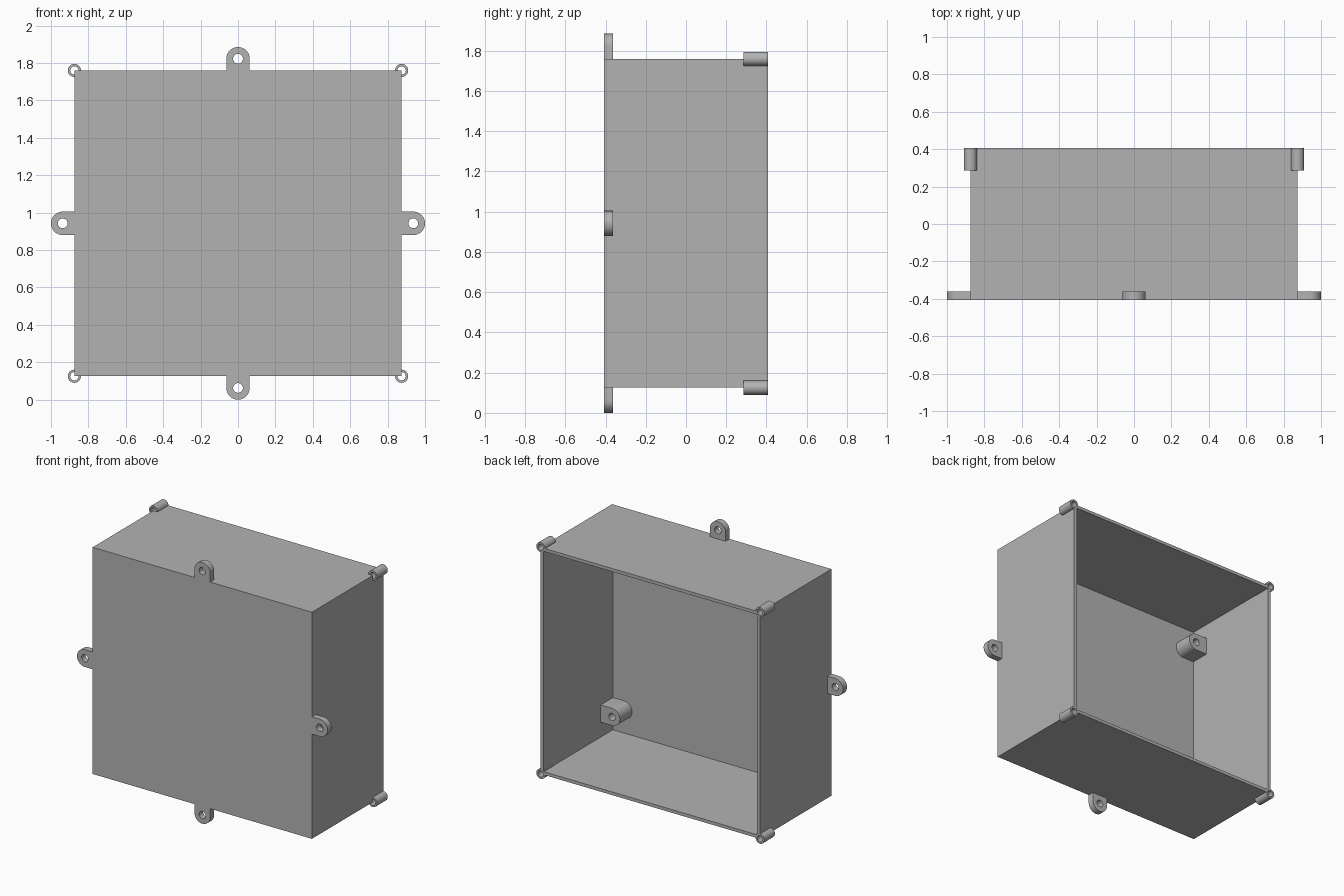
import bpy, bmesh, math
from mathutils import Matrix, Vector

if "Cube" in bpy.data.objects:
    bpy.data.objects.remove(bpy.data.objects["Cube"], do_unlink=True)

HALF_W, BOTTOM, TOP = 0.875, 0.125, 1.76
FRONT, BACK, WALL = -0.407, 0.407, 0.023
MID = (BOTTOM + TOP) / 2

grey = bpy.data.materials.new("plain grey")
grey.use_nodes = True
colour = (0.45, 0.45, 0.45, 1)
grey.diffuse_color = colour
grey.node_tree.nodes["Principled BSDF"].inputs["Base Color"].default_value = colour


def finish(name, bm, smooth=True):
    bmesh.ops.recalc_face_normals(bm, faces=bm.faces)
    mesh = bpy.data.meshes.new(name)
    bm.to_mesh(mesh)
    bm.free()
    mesh.materials.append(grey)
    obj = bpy.data.objects.new(name, mesh)
    bpy.context.collection.objects.link(obj)
    if smooth:
        bpy.ops.object.select_all(action='DESELECT')
        obj.select_set(True)
        bpy.context.view_layer.objects.active = obj
        bpy.ops.object.shade_smooth_by_angle(angle=math.radians(30))
    return obj


def arc(radius, start, end, steps, centre=0.0):
    angles = [start + (end - start) * i / steps for i in range(steps + 1)]
    return [(centre + radius * math.cos(a), radius * math.sin(a)) for a in angles]


def circle(radius, centre=0.0):
    return arc(radius, 0, 2 * math.pi, 32, centre)[:-1]


def plate(name, loops, pos, turn, y0, y1):
    """Fill outline loops in the xz plane, turn them about y and extrude from y0 to y1."""
    bm = bmesh.new()
    edges = []
    for loop in loops:
        vs = [bm.verts.new((x, 0, z)) for x, z in loop]
        edges += [bm.edges.new((vs[i - 1], vs[i])) for i in range(len(vs))]
    bmesh.ops.triangle_fill(bm, edges=edges, use_beauty=True)
    new = bmesh.ops.extrude_face_region(bm, geom=bm.faces[:])["geom"]
    top = [g for g in new if isinstance(g, bmesh.types.BMVert)]
    bmesh.ops.translate(bm, verts=top, vec=(0, y1 - y0, 0))
    move = Matrix.Translation((pos[0], y0, pos[1])) @ Matrix.Rotation(-turn, 4, 'Y')
    bmesh.ops.transform(bm, matrix=move, verts=bm.verts)
    return finish(name, bm)


def lug(name, pos, turn, reach, y0, y1, hole):
    """Round-ended lug that grows from a wall along its local x."""
    r = 0.0625
    outline = [(-0.01, -r)] + arc(r, -math.pi / 2, math.pi / 2, 24, reach) + [(-0.01, r)]
    return plate(name, [outline, circle(hole, reach)], pos, turn, y0, y1)


# Open-backed box shell
bm = bmesh.new()
bmesh.ops.create_cube(bm, size=1)
size = Vector((2 * HALF_W, BACK - FRONT, TOP - BOTTOM))
bmesh.ops.scale(bm, vec=size, verts=bm.verts)
bmesh.ops.translate(bm, vec=(0, (FRONT + BACK) / 2, MID), verts=bm.verts)
bm.normal_update()
opening = max(bm.faces, key=lambda f: f.normal.y)
bmesh.ops.inset_region(bm, faces=[opening], thickness=WALL, use_even_offset=True)
pushed = bmesh.ops.extrude_face_region(bm, geom=[opening])["geom"]
inner = [g for g in pushed if isinstance(g, bmesh.types.BMVert)]
bmesh.ops.translate(bm, verts=inner, vec=(0, FRONT + WALL - BACK, 0))
if opening.is_valid:
    bmesh.ops.delete(bm, geom=[opening], context='FACES_ONLY')
box = finish("box_shell", bm, smooth=False)

# Corner screw tubes, with their bores cut through the shell corners
for side, x in (("left", HALF_W), ("right", -HALF_W)):
    for level, z in (("top", TOP), ("bottom", BOTTOM)):
        cutter = plate("bore_cutter", [circle(0.022)], (x, z), 0, 0.285, 0.45)
        cutter.hide_render = True
        mod = box.modifiers.new("bore", 'BOOLEAN')
        mod.operation, mod.solver, mod.object = 'DIFFERENCE', 'EXACT', cutter
        bpy.context.view_layer.objects.active = box
        bpy.ops.object.modifier_apply(modifier=mod.name)
        bpy.data.objects.remove(cutter, do_unlink=True)
        plate(f"screw_tube_{level}_{side}", [circle(0.035), circle(0.022)],
              (x, z), 0, 0.285, BACK)

# Mounting tabs, one on each outer side, flush with the front
tabs = (("left", (HALF_W, MID), 0), ("top", (0, TOP), 1),
        ("right", (-HALF_W, MID), 2), ("bottom", (0, BOTTOM), 3))
for side, pos, quarter in tabs:
    lug(f"mounting_tab_{side}", pos, quarter * math.pi / 2, 0.0625,
        FRONT, FRONT + 0.045, 0.026)

# Inner standoffs against the side walls
for side, x, turn in (("left", HALF_W - WALL, math.pi), ("right", WALL - HALF_W, 0)):
    for level, offset in (("top", 0.625), ("bottom", -0.625)):
        lug(f"standoff_{level}_{side}", (x, MID + offset), turn, 0.09,
            FRONT + WALL - 0.005, -0.245, 0.026)
